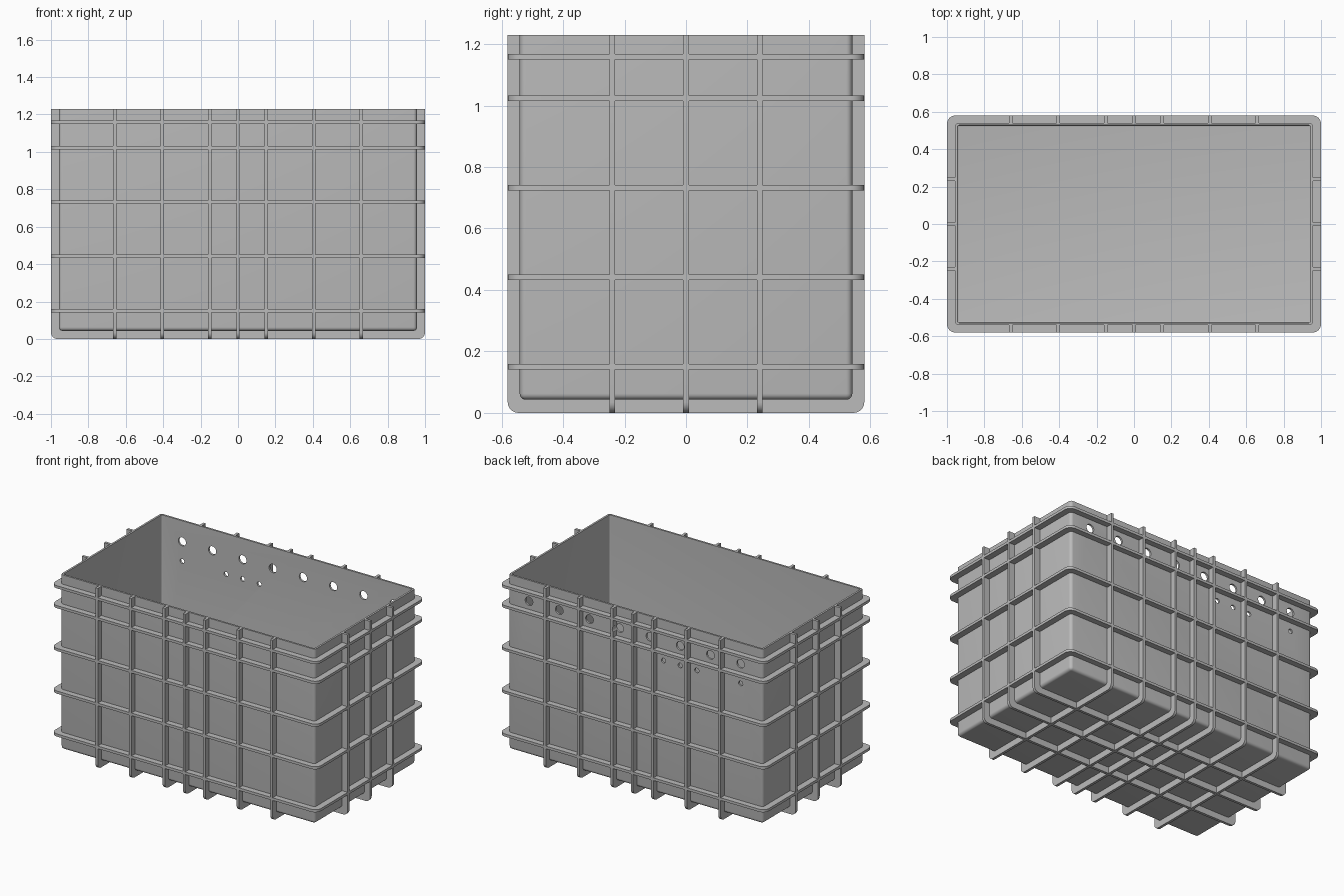
import bpy, bmesh, math
from mathutils import Matrix

if "Cube" in bpy.data.objects:
    bpy.data.objects.remove(bpy.data.objects["Cube"])

HX, HY, Z0, ZT = 0.957, 0.541, 0.043, 1.23   # shell extents
RX, RY = 1.0, 0.58                           # rib extents
WALL, RIB = 0.013, 0.018                     # wall and rib thickness

gray = bpy.data.materials.new("gray plastic")
gray.diffuse_color = (0.5, 0.5, 0.5, 1)
gray.use_nodes = True
gray.node_tree.nodes["Principled BSDF"].inputs["Base Color"].default_value = gray.diffuse_color


def make(name, bm):
    bmesh.ops.recalc_face_normals(bm, faces=bm.faces)
    me = bpy.data.meshes.new(name)
    bm.to_mesh(me)
    bm.free()
    me.materials.append(gray)
    ob = bpy.data.objects.new(name, me)
    bpy.context.collection.objects.link(ob)
    return ob


def activate(ob):
    bpy.ops.object.select_all(action='DESELECT')
    ob.select_set(True)
    bpy.context.view_layer.objects.active = ob


def arc(cx, cy, r, start, n=6):
    return [(cx + r * math.cos(start + i * math.pi / 2 / n),
             cy + r * math.sin(start + i * math.pi / 2 / n)) for i in range(n + 1)]


def ring_path(hx, hy, r):
    """Closed rounded rectangle."""
    q = math.pi / 2
    return (arc(hx - r, hy - r, r, 0) + arc(r - hx, hy - r, r, q)
            + arc(r - hx, r - hy, r, 2 * q) + arc(hx - r, r - hy, r, 3 * q))


def u_path(h, bottom, r):
    """Open U from rim, under the floor, back to the rim."""
    return ([(-h, ZT)] + arc(r - h, bottom + r, r, math.pi)
            + arc(h - r, bottom + r, r, 1.5 * math.pi) + [(h, ZT)])


def rib(name, outer, inner, place, closed):
    """Rectangular-section band between two matching paths."""
    bm = bmesh.new()
    rows = [[bm.verts.new(place(a, b, d)) for a, b, d in
             ((*o, -RIB / 2), (*o, RIB / 2), (*i, RIB / 2), (*i, -RIB / 2))]
            for o, i in zip(outer, inner)]
    n = len(rows)
    for k in range(n if closed else n - 1):
        p, q = rows[k], rows[(k + 1) % n]
        for j in range(4):
            bm.faces.new((p[j], p[(j + 1) % 4], q[(j + 1) % 4], q[j]))
    if not closed:
        bm.faces.new(rows[0])
        bm.faces.new(rows[-1])
    return make(name, bm)


# Open shell with rounded lower and upright edges
bm = bmesh.new()
bmesh.ops.create_cube(bm, size=1, matrix=Matrix.Translation((0, 0, (Z0 + ZT) / 2))
                      @ Matrix.Diagonal((2 * HX, 2 * HY, ZT - Z0, 1)))
edges = [e for e in bm.edges if min(v.co.z for v in e.verts) < ZT - 0.1]
bmesh.ops.bevel(bm, geom=edges, offset=0.02, segments=5, profile=0.5, affect='EDGES')
bm.normal_update()
bmesh.ops.delete(bm, geom=[f for f in bm.faces if f.normal.z > 0.9], context='FACES')
shell = make("bin_shell", bm)
solid = shell.modifiers.new("wall", 'SOLIDIFY')
solid.thickness = WALL
solid.offset = -1
solid.use_even_offset = True
activate(shell)
bpy.ops.object.modifier_apply(modifier="wall")

# Horizontal bands
ribs = []
outer, inner = ring_path(RX, RY, 0.045), ring_path(HX - 0.006, HY - 0.006, 0.014)
for i, z in enumerate((0.15, 0.442, 0.732, 1.023, 1.158)):
    ribs.append(rib(f"horizontal_rib_{i}", outer, inner,
                    lambda a, b, d, z=z: (a, b, z + d), True))

# Upright ribs wrapping front, floor and back
outer, inner = u_path(RY, 0, 0.035), u_path(HY - 0.006, Z0 + 0.006, 0.014)
cut_targets = [shell]
for i, x in enumerate((-0.658, -0.405, -0.152, 0, 0.152, 0.405, 0.658)):
    ob = rib(f"cross_rib_{i}", outer, inner,
             lambda a, b, d, x=x: (x + d, a, b), False)
    ribs.append(ob)
    if x == 0.152:
        cut_targets.append(ob)

# Upright ribs wrapping the ends and floor
outer, inner = u_path(RX, 0, 0.035), u_path(HX - 0.006, Z0 + 0.006, 0.014)
for i, y in enumerate((-0.24, 0, 0.24)):
    ribs.append(rib(f"long_rib_{i}", outer, inner,
                    lambda a, b, d, y=y: (a, y + d, b), False))

# Row of large and small drain holes through the back wall
holes = [(-0.79 + 0.2275 * i, 1.088, 0.029) for i in range(8)]
holes += [(x, 0.955, 0.016) for x in (-0.79, -0.46, -0.335, -0.21)]
bm = bmesh.new()
for x, z, r in holes:
    bmesh.ops.create_cone(bm, cap_ends=True, segments=24, radius1=r, radius2=r, depth=0.2,
                          matrix=Matrix.Translation((x, HY, z)) @ Matrix.Rotation(math.pi / 2, 4, 'X'))
cutter = make("hole_cutter", bm)
cutter.hide_render = True
for ob in cut_targets:
    mod = ob.modifiers.new("holes", 'BOOLEAN')
    mod.object = cutter
    mod.operation = 'DIFFERENCE'
    mod.solver = 'EXACT'
    activate(ob)
    bpy.ops.object.modifier_apply(modifier="holes")
bpy.data.objects.remove(cutter)

# Smooth rounded corners, keep edges crisp
for ob in [shell] + ribs:
    activate(ob)
    bpy.ops.object.shade_smooth_by_angle(angle=math.radians(30))
